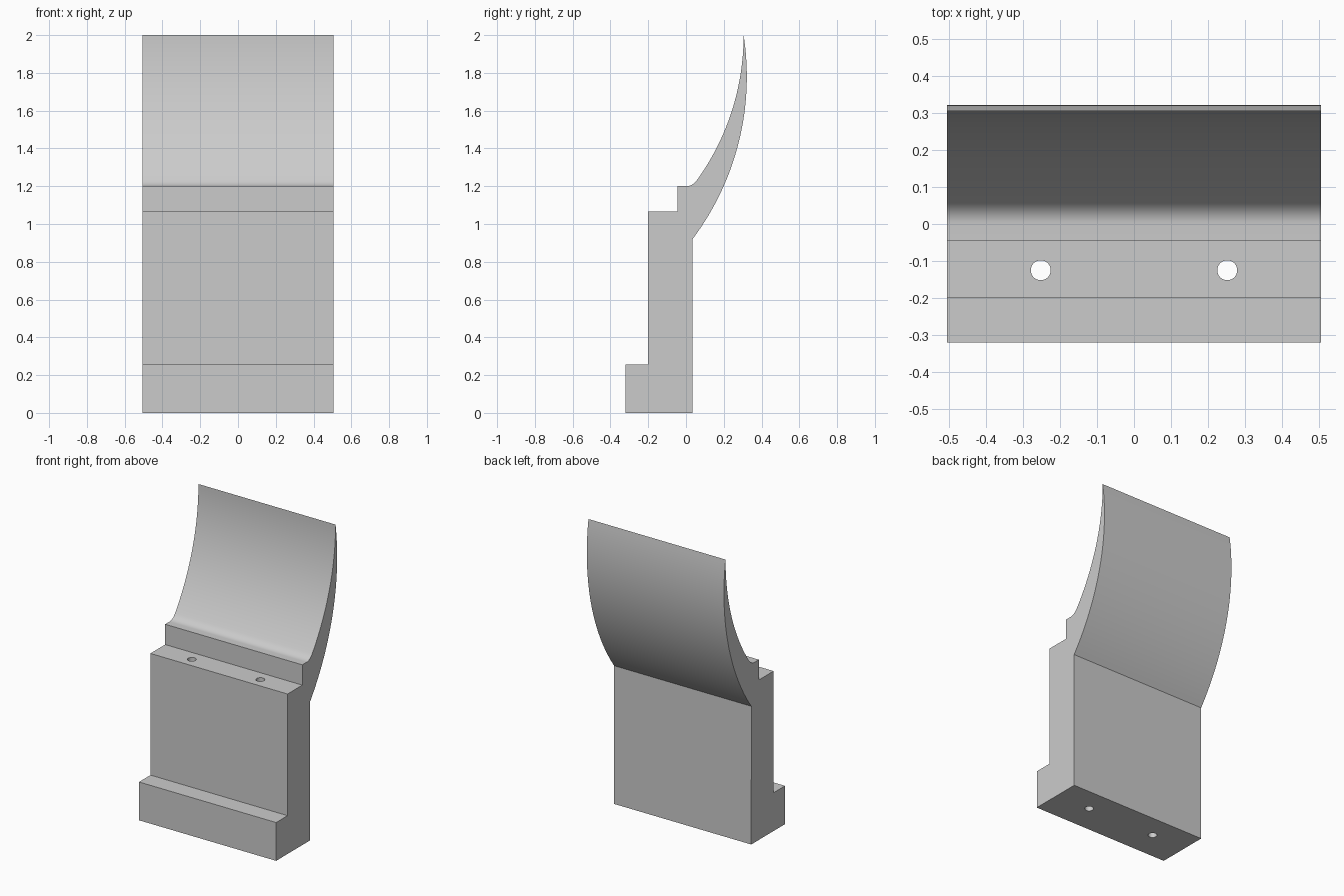
import bpy
import bmesh
import math
from mathutils import Vector

cube = bpy.data.objects.get("Cube")
if cube:
    bpy.data.objects.remove(cube, do_unlink=True)

HALF_WIDTH = 0.505

grey = bpy.data.materials.new("light_grey")
grey.use_nodes = True
colour = (0.6, 0.6, 0.6, 1)
grey.diffuse_color = colour
grey.node_tree.nodes["Principled BSDF"].inputs["Base Color"].default_value = colour


def arc(start, end, sagitta, steps):
    """Points on a circular arc that bulges to the right of start -> end."""
    a, b = Vector(start), Vector(end)
    chord = b - a
    along = chord.normalized()
    side = Vector((along.y, -along.x))
    half = chord.length / 2
    radius = (half ** 2 + sagitta ** 2) / (2 * sagitta)
    centre = (a + b) / 2 + side * (sagitta - radius)
    sweep = math.asin(half / radius)
    angles = [sweep * (2 * i / steps - 1) for i in range(steps + 1)]
    return [centre + radius * (side * math.cos(t) + along * math.sin(t)) for t in angles]


def fillet(a, b, c, steps):
    """Smooth corner from a to c, steered by b."""
    a, b, c = Vector(a), Vector(b), Vector(c)
    ts = [i / steps for i in range(steps)]
    return [a * (1 - t) ** 2 + b * 2 * t * (1 - t) + c * t * t for t in ts]


# Side profile (y, z): stepped block, then a thin curved blade
tip = (0.305, 2.0)
blade_foot = (0.06, 1.235)
front_steps = [(-0.32, 0), (-0.32, 0.255), (-0.2, 0.255), (-0.2, 1.065),
               (-0.045, 1.065), (-0.045, 1.2)]
corner = fillet((0.0, 1.2), (0.035, 1.2), blade_foot, 8)
front_arc = arc(blade_foot, tip, 0.063, 32)

# Back of the blade: one large arc, running from the tip down to the block
radius, centre = 1.43, Vector((-1.108, 1.78))
top, bottom = math.asin(0.22 / radius), -math.asin(0.86 / radius)
back_arc = [centre + radius * Vector((math.cos(t), math.sin(t)))
            for t in (top + (bottom - top) * i / 40 for i in range(1, 41))]
profile = front_steps + corner + front_arc + back_arc + [(0.035, 0)]

# Extrude the profile across the width
bm = bmesh.new()
face = bm.faces.new([bm.verts.new((-HALF_WIDTH, y, z)) for y, z in profile])
grown = bmesh.ops.extrude_face_region(bm, geom=[face])
moved = [v for v in grown["geom"] if isinstance(v, bmesh.types.BMVert)]
bmesh.ops.translate(bm, verts=moved, vec=(2 * HALF_WIDTH, 0, 0))
bmesh.ops.recalc_face_normals(bm, faces=bm.faces)
mesh = bpy.data.meshes.new("curved_bracket")
bm.to_mesh(mesh)
bm.free()
bracket = bpy.data.objects.new("curved_bracket", mesh)
bpy.context.collection.objects.link(bracket)
mesh.materials.append(grey)

# Two bolt holes running down through the block
for side, name in ((-1, "right"), (1, "left")):
    bpy.ops.mesh.primitive_cylinder_add(vertices=32, radius=0.027, depth=1.4,
                                        location=(side * 0.252, -0.125, 0.55))
    cutter = bpy.context.object
    cutter.name = name + "_hole_cutter"
    cutter.data.materials.append(grey)
    cut = bracket.modifiers.new(name + "_hole", "BOOLEAN")
    cut.operation = "DIFFERENCE"
    cut.solver = "EXACT"
    cut.object = cutter
    bpy.ops.object.select_all(action="DESELECT")
    bracket.select_set(True)
    bpy.context.view_layer.objects.active = bracket
    bpy.ops.object.modifier_apply(modifier=cut.name)
    bpy.data.objects.remove(cutter, do_unlink=True)

bpy.ops.object.shade_smooth_by_angle(angle=math.radians(30))
